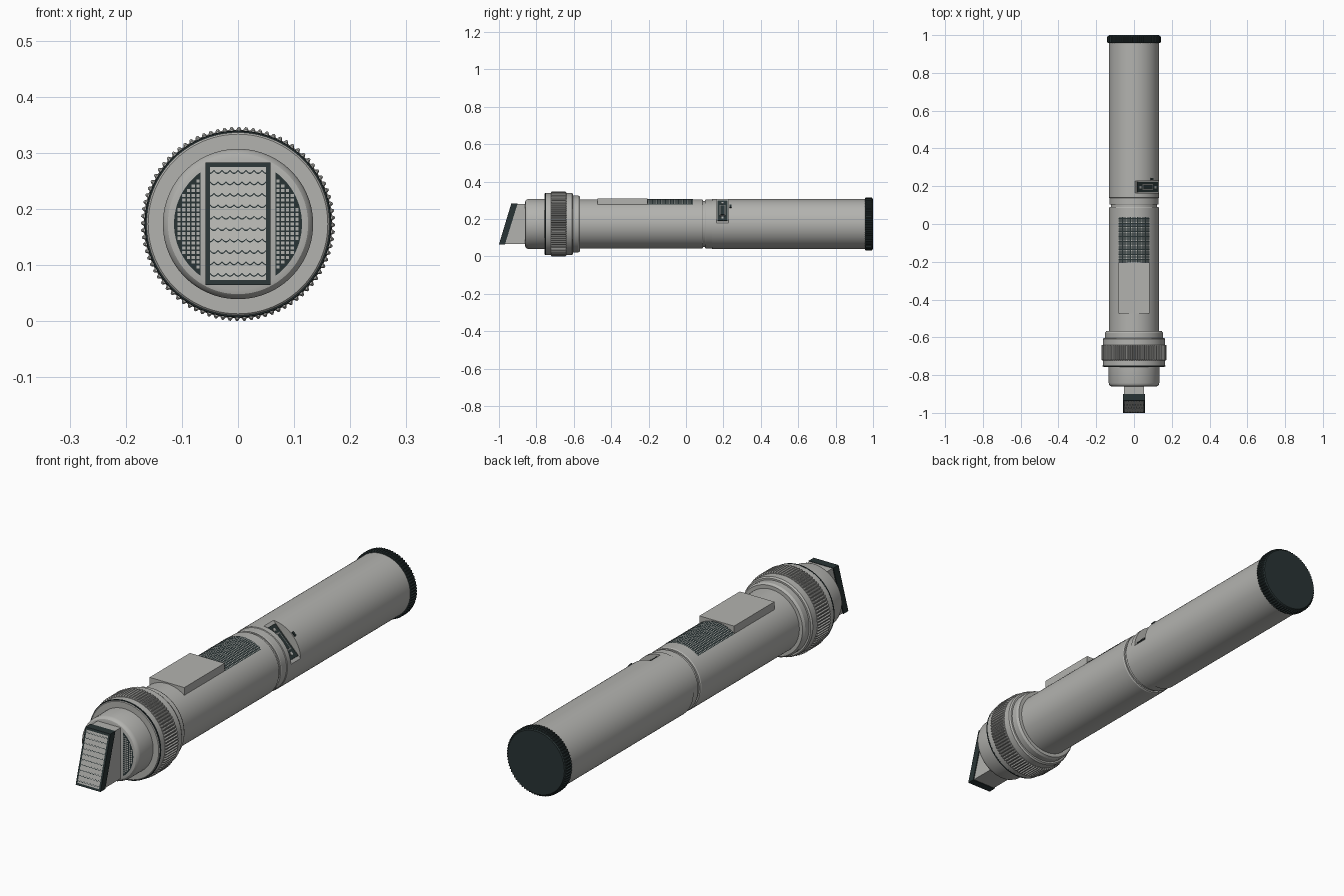
import bpy, bmesh, math
from mathutils import Matrix, Vector

if "Cube" in bpy.data.objects:
    bpy.data.objects.remove(bpy.data.objects["Cube"])

CZ = 0.173          # height of the long axis
R = 0.132           # barrel radius


def colour(name, rgb):
    m = bpy.data.materials.new(name)
    m.diffuse_color = (*rgb, 1)
    m.use_nodes = True
    m.node_tree.nodes["Principled BSDF"].inputs["Base Color"].default_value = m.diffuse_color
    return m


GREY = colour("light grey", (0.45, 0.45, 0.43))
MID = colour("mid grey", (0.2, 0.2, 0.195))
DARK = colour("dark slate", (0.022, 0.034, 0.035))


def finish(bm, name, *mats, smooth=True, fix=True):
    if fix:
        bmesh.ops.recalc_face_normals(bm, faces=bm.faces)
    me = bpy.data.meshes.new(name)
    bm.to_mesh(me)
    bm.free()
    for m in mats:
        me.materials.append(m)
    ob = bpy.data.objects.new(name, me)
    bpy.context.collection.objects.link(ob)
    if smooth:
        sharpen(me)
    return ob


def sharpen(me):
    for p in me.polygons:
        p.use_smooth = True
    me.set_sharp_from_angle(angle=math.radians(30))


def lathe(name, profile, *mats, segs=96, teeth=0, depth=0.0):
    """Closed turned part along y; profile holds (y, radius). Teeth make it ribbed."""
    bm = bmesh.new()
    n = teeth * 4 if teeth else segs
    rings = []
    for y, r in profile:
        ring = []
        for i in range(n):
            a = 2 * math.pi * i / n
            rr = r - (depth if teeth and i % 4 >= 2 else 0)
            ring.append(bm.verts.new((rr * math.sin(a), y, CZ + rr * math.cos(a))))
        rings.append(ring)
    for a, b in zip(rings, rings[1:]):
        for i in range(n):
            j = (i + 1) % n
            f = bm.faces.new((a[i], a[j], b[j], b[i]))
            if len(mats) > 1 and i % 4 == 2:
                f.material_index = 1      # rib valleys
    bm.faces.new(rings[0])
    bm.faces.new(rings[-1])
    return finish(bm, name, *mats, smooth=not teeth)


def box(name, lo, hi, mat, tilt=0.0):
    """Box in axis-centred coordinates, rolled about the long axis."""
    bm = bmesh.new()
    lo, hi = Vector(lo), Vector(hi)
    bmesh.ops.create_cube(bm, size=1, matrix=Matrix.Translation((0, 0, CZ))
                          @ Matrix.Rotation(tilt, 4, 'Y')
                          @ Matrix.Translation((lo + hi) / 2)
                          @ Matrix.Diagonal((*(hi - lo), 1)))
    return finish(bm, name, mat, smooth=False)


def prism(name, side, half, mat):
    """Side outline of (y, z) extruded across x."""
    bm = bmesh.new()
    a = [bm.verts.new((-half, y, z)) for y, z in side]
    b = [bm.verts.new((half, y, z)) for y, z in side]
    bm.faces.new(a)
    bm.faces.new(b)
    for i in range(len(side)):
        j = (i + 1) % len(side)
        bm.faces.new((a[i], a[j], b[j], b[i]))
    return finish(bm, name, mat, smooth=False)


def quad(bm, pts, index=0):
    f = bm.faces.new([bm.verts.new(p) for p in pts])
    f.material_index = index


# Turned barrel parts
lathe("nozzle", [(-0.86, 0.117), (-0.858, 0.125), (-0.852, 0.131), (-0.842, 0.134), (-0.75, 0.134)], GREY)
lathe("collar", [(-0.757, 0.160), (-0.752, 0.165), (-0.61, 0.165), (-0.603, 0.160)], GREY)
lathe("collar_edge", [(-0.754, 0.1655), (-0.751, 0.1665), (-0.748, 0.1655)], DARK)
lathe("knurled_ring", [(-0.722, 0.169), (-0.718, 0.173), (-0.644, 0.173), (-0.64, 0.169)],
      GREY, MID, teeth=84, depth=0.005)
lathe("collar_step", [(-0.61, 0.153), (-0.577, 0.153), (-0.567, 0.147)], GREY)
lathe("front_barrel", [(-0.57, R), (0.085, R), (0.09, R - 0.003)], GREY)
lathe("neck", [(0.08, 0.123), (0.11, 0.123)], GREY)
rear = lathe("rear_barrel", [(0.102, 0.128), (0.105, 0.13), (0.138, 0.13), (0.14, R + 0.001), (0.97, R + 0.001)], GREY)
lathe("end_cap_ribs", [(0.958, 0.139), (0.963, 0.142), (0.99, 0.142), (0.996, 0.139)], DARK, teeth=72, depth=0.004)
lathe("end_cap", [(0.96, 0.137), (0.994, 0.137), (1.0, 0.132)], DARK)

# Flat recess in the rear barrel with a control panel
TILT = math.radians(45)
cutter = box("recess_cutter", (-0.12, 0.163, 0.098), (0.12, 0.228, 0.2), GREY, TILT)
cutter.hide_render = True
mod = rear.modifiers.new("recess", 'BOOLEAN')
mod.operation, mod.solver, mod.object = 'DIFFERENCE', 'EXACT', cutter
bpy.context.view_layer.objects.active = rear
bpy.ops.object.modifier_apply(modifier=mod.name)
bpy.data.objects.remove(cutter)
sharpen(rear.data)
box("panel", (-0.076, 0.169, 0.095), (0.076, 0.222, 0.102), DARK, TILT)
box("panel_screen", (-0.04, 0.18, 0.10), (0.04, 0.211, 0.1035), MID, TILT)
box("panel_inset", (-0.034, 0.184, 0.10), (0.034, 0.207, 0.1045), DARK, TILT)
for s in (-1, 1):
    box("panel_button", (s * 0.056 - 0.006, 0.189, 0.10), (s * 0.056 + 0.006, 0.201, 0.105), GREY, TILT)
box("latch_pin", (-0.01, 0.233, 0.125), (0.01, 0.243, 0.137), DARK, TILT)

# Sliding cover on top
box("slide_cover", (-0.081, -0.474, 0.10), (0.081, -0.205, 0.137), GREY)

# Perforated curved vent behind the cover
bm = bmesh.new()
half, nt, ny, y0, y1 = math.asin(0.082 / R), 20, 28, -0.205, 0.038


def on_barrel(t, y, r):
    return (r * math.sin(t), y, CZ + r * math.cos(t))


dt, dy = 2 * half / nt, (y1 - y0) / ny
for i in range(nt):
    t = -half + i * dt
    quad(bm, [on_barrel(a, y, R + 0.0012) for a, y in ((t, y0), (t + dt, y0), (t + dt, y1), (t, y1))])
    for j in range(ny):
        y = y0 + j * dy
        a, b, c, d = t + dt * 0.25, t + dt * 0.75, y + dy * 0.25, y + dy * 0.75
        quad(bm, [on_barrel(*p, R + 0.002) for p in ((a, c), (b, c), (b, d), (a, d))], 1)
finish(bm, "top_vent", DARK, GREY, smooth=False, fix=False)

# Grille segments on the nozzle face
bm = bmesh.new()
rg, xin, pitch, hole = 0.114, 0.067, 0.0085, 0.0028
span = math.acos(xin / rg)
for s in (-1, 1):
    arc = [(s * rg * math.cos(k * span / 12), s * rg * math.sin(k * span / 12)) for k in range(-12, 13)]
    quad(bm, [(x, -0.861, CZ + z) for x, z in arc])
    for i in range(6):
        for j in range(-11, 12):
            x, z = s * (xin + (i + 0.5) * pitch), j * pitch
            if math.hypot(x, z) < rg - 0.004:
                quad(bm, [(x + u * hole, -0.862, CZ + z + v * hole)
                          for u, v in ((-1, -1), (1, -1), (1, 1), (-1, 1))], 1)
finish(bm, "nozzle_grille", DARK, GREY, smooth=False, fix=False)

# Slanted head: dark frame, light wedge behind it
ZB, ZT = 0.064, 0.283
prism("head_frame", [(-1.0, ZB), (-0.968, ZB), (-0.9, ZT), (-0.934, ZT)], 0.058, DARK)
prism("head_wedge", [(-0.972, ZB + 0.002), (-0.85, ZB + 0.002), (-0.85, ZT - 0.002), (-0.905, ZT - 0.002)], 0.054, GREY)

# Light face plate with rows of scalloped lines
low = Vector((0, -1.0, ZB))
slope = Vector((0, 0.066, ZT - ZB))
normal = Vector((0, -slope.z, slope.y)).normalized()


def on_head(x, s, lift):
    return low + slope * s + normal * lift + Vector((x, 0, 0))


bm = bmesh.new()
W = 0.05
quad(bm, [on_head(x, s, 0.001) for x, s in ((-W, 0.04), (W, 0.04), (W, 0.96), (-W, 0.96))])
steps = 42
for row in range(10):
    for k in range(steps):
        xa, xb = (-W + 2 * W * (k + d) / steps for d in (0, 1))
        sa, sb = (0.065 + row * 0.093 + 0.022 * (1 - abs(math.sin(math.pi * (k + d) / 6 + row * math.pi / 2)))
                  for d in (0, 1))
        quad(bm, [on_head(x, s, 0.002) for x, s in ((xa, sa), (xb, sb), (xb, sb + 0.011), (xa, sa + 0.011))], 1)
finish(bm, "head_face", GREY, DARK, smooth=False, fix=False)
